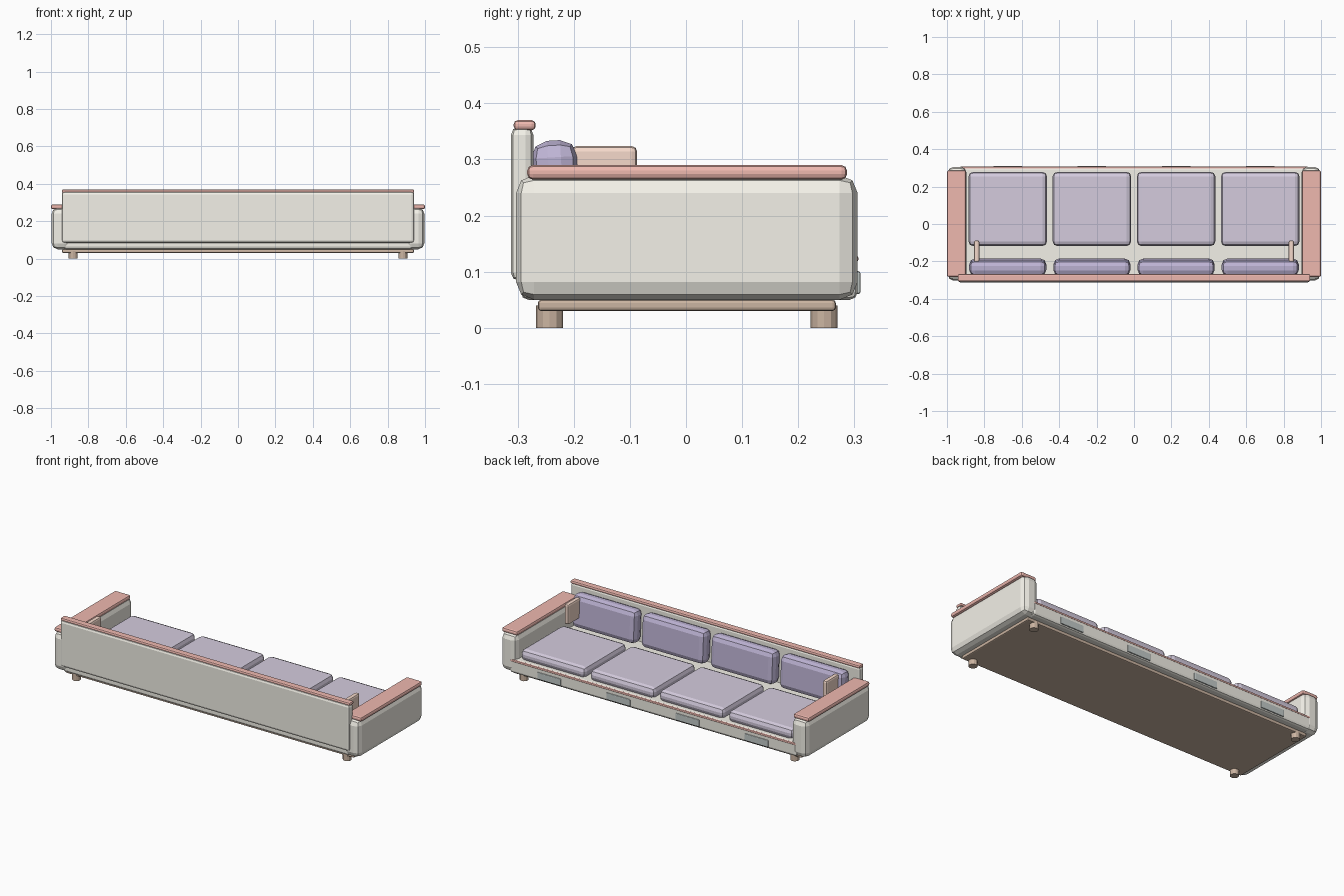
import bpy, bmesh
from mathutils import Matrix

if "Cube" in bpy.data.objects:
    bpy.data.objects.remove(bpy.data.objects["Cube"])


def material(name, rgb):
    m = bpy.data.materials.new(name)
    m.diffuse_color = (*rgb, 1)
    m.use_nodes = True
    m.node_tree.nodes["Principled BSDF"].inputs["Base Color"].default_value = m.diffuse_color
    return m


FABRIC = material("fabric", (0.90, 0.88, 0.81))
TRIM = material("trim", (0.86, 0.48, 0.43))
SEAT = material("seat_fabric", (0.66, 0.60, 0.73))
PILLOW = material("pillow_fabric", (0.52, 0.46, 0.67))
WOOD = material("wood", (0.60, 0.46, 0.36))
PANEL = material("panel", (0.92, 0.70, 0.60))
TAG = material("tag", (0.55, 0.60, 0.59))


def finish(name, bm, mat):
    me = bpy.data.meshes.new(name)
    bm.to_mesh(me)
    bm.free()
    me.materials.append(mat)
    ob = bpy.data.objects.new(name, me)
    bpy.context.collection.objects.link(ob)
    return ob


def box(name, x, y, z, mat, bevel=0.0, segments=2, tilt=0.0):
    """Bevelled box given (min, max) along each axis."""
    bm = bmesh.new()
    bmesh.ops.create_cube(bm, size=1)
    size = [b - a for a, b in (x, y, z)]
    bmesh.ops.scale(bm, vec=size, verts=bm.verts)
    if bevel:
        bmesh.ops.bevel(bm, geom=bm.edges[:], offset=bevel, segments=segments,
                        profile=0.5, affect='EDGES', clamp_overlap=True)
    bm.transform(Matrix.Rotation(tilt, 4, 'X'))
    ob = finish(name, bm, mat)
    ob.location = [(a + b) / 2 for a, b in (x, y, z)]
    return ob


def leg(name, x, y):
    bm = bmesh.new()
    bmesh.ops.create_cone(bm, cap_ends=True, segments=12, radius1=0.024,
                          radius2=0.024, depth=0.04)
    finish(name, bm, WOOD).location = (x, y, 0.02)


# Base frame
box("plinth", (-0.94, 0.94), (-0.264, 0.267), (0.03, 0.05), WOOD, 0.006)
box("seat_base", (-0.935, 0.935), (-0.295, 0.306), (0.05, 0.13), FABRIC, 0.014)
box("front_piping", (-0.93, 0.93), (0.294, 0.307), (0.117, 0.129), TRIM, 0.004)

# Backrest and its cap
box("backrest", (-0.942, 0.942), (-0.312, -0.272), (0.084, 0.358), FABRIC, 0.014)
box("backrest_cap", (-0.942, 0.942), (-0.307, -0.268), (0.352, 0.37), TRIM, 0.007)

# Arms, caps, side panels and legs, mirrored left and right
for side, s in (("left", -1), ("right", 1)):
    def span(a, b):
        return tuple(sorted((s * a, s * b)))
    box(f"{side}_arm", span(0.895, 0.996), (-0.303, 0.306), (0.05, 0.272), FABRIC, 0.032)
    box(f"{side}_arm_cap", span(0.898, 1.0), (-0.283, 0.287), (0.264, 0.29), TRIM, 0.010)
    box(f"{side}_side_panel", span(0.827, 0.855), (-0.205, -0.087), (0.205, 0.324), PANEL, 0.010)
    leg(f"{side}_front_leg", s * 0.881, 0.246)
    leg(f"{side}_rear_leg", s * 0.881, -0.243)

# Four bays of cushions with a tag below each
for i in range(4):
    c = -0.675 + 0.45 * i
    box(f"seat_cushion_{i + 1}", (c - 0.21, c + 0.21), (-0.118, 0.279), (0.122, 0.187), SEAT, 0.025)
    box(f"back_cushion_{i + 1}", (c - 0.206, c + 0.206), (-0.272, -0.189), (0.14, 0.334),
        PILLOW, 0.03, tilt=0.06)
    box(f"tag_{i + 1}", (c - 0.077, c + 0.077), (0.301, 0.311), (0.06, 0.101), TAG, 0.004)
